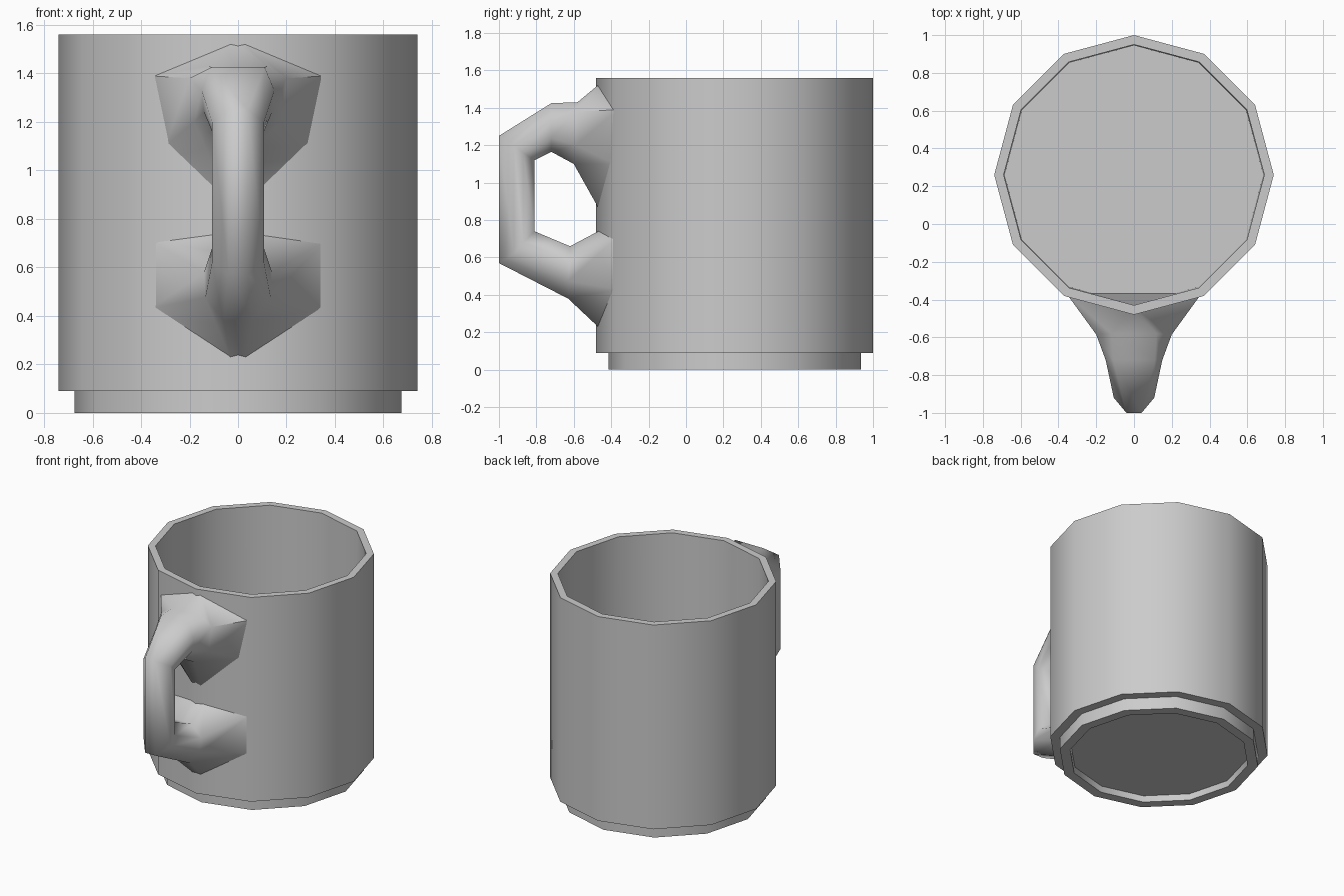
import bpy, bmesh, math

if "Cube" in bpy.data.objects:
    bpy.data.objects.remove(bpy.data.objects["Cube"])

CENTRE_Y, SIDES = 0.26, 12


def finish(name, bm, angle):
    bmesh.ops.recalc_face_normals(bm, faces=bm.faces)
    mesh = bpy.data.meshes.new(name)
    bm.to_mesh(mesh)
    bm.free()
    ob = bpy.data.objects.new(name, mesh)
    bpy.context.collection.objects.link(ob)
    bpy.ops.object.select_all(action='DESELECT')
    ob.select_set(True)
    bpy.context.view_layer.objects.active = ob
    bpy.ops.object.shade_smooth_by_angle(angle=math.radians(angle))
    return ob


def bridge(bm, rings):
    """Skin closed rings of vertices and cap both ends."""
    for a, b in zip(rings, rings[1:]):
        n = len(a)
        for i in range(n):
            j = (i + 1) % n
            bm.faces.new((a[i], a[j], b[j], b[i]))
    bm.faces.new(rings[0])
    bm.faces.new(rings[-1])


# Cup: twelve-sided turned profile (radius, z), underside to inside floor
profile = [(0.60, 0.045), (0.605, 0), (0.675, 0), (0.675, 0.09), (0.74, 0.09),
           (0.74, 1.56), (0.69, 1.56), (0.685, 0.12)]
bm = bmesh.new()
rings = []
for r, z in profile:
    angles = [math.tau * i / SIDES for i in range(SIDES)]
    rings.append([bm.verts.new((r * math.sin(a), CENTRE_Y - r * math.cos(a), z))
                  for a in angles])
bridge(bm, rings)
finish("cup", bm, 40)

# Handle: half sections (x, y, z) from outer edge to inner edge, top to bottom
sections = [
    [(0.02, -0.46, 1.53), (0.36, -0.365, 1.39), (0.30, -0.38, 1.10), (0.03, -0.46, 0.85)],
    [(0.12, -0.58, 1.43), (0.20, -0.585, 1.38), (0.18, -0.59, 1.20), (0.07, -0.60, 1.10)],
    [(0.11, -0.72, 1.425), (0.15, -0.72, 1.33), (0.14, -0.72, 1.24), (0.07, -0.72, 1.165)],
    [(0.04, -1.00, 1.25), (0.107, -0.92, 1.20), (0.107, -0.87, 1.16), (0.05, -0.81, 1.12)],
    [(0.04, -1.00, 0.57), (0.107, -0.92, 0.62), (0.107, -0.87, 0.68), (0.05, -0.81, 0.74)],
    [(0.06, -0.63, 0.38), (0.135, -0.63, 0.475), (0.14, -0.62, 0.58), (0.06, -0.62, 0.66)],
    [(0.03, -0.46, 0.22), (0.36, -0.365, 0.43), (0.36, -0.365, 0.71), (0.05, -0.46, 0.745)],
]
bm = bmesh.new()
rings = []
for half in sections:
    mirrored = [(-x, y, z) for x, y, z in reversed(half)]
    rings.append([bm.verts.new(p) for p in half + mirrored])
bridge(bm, rings)
finish("handle", bm, 60)
